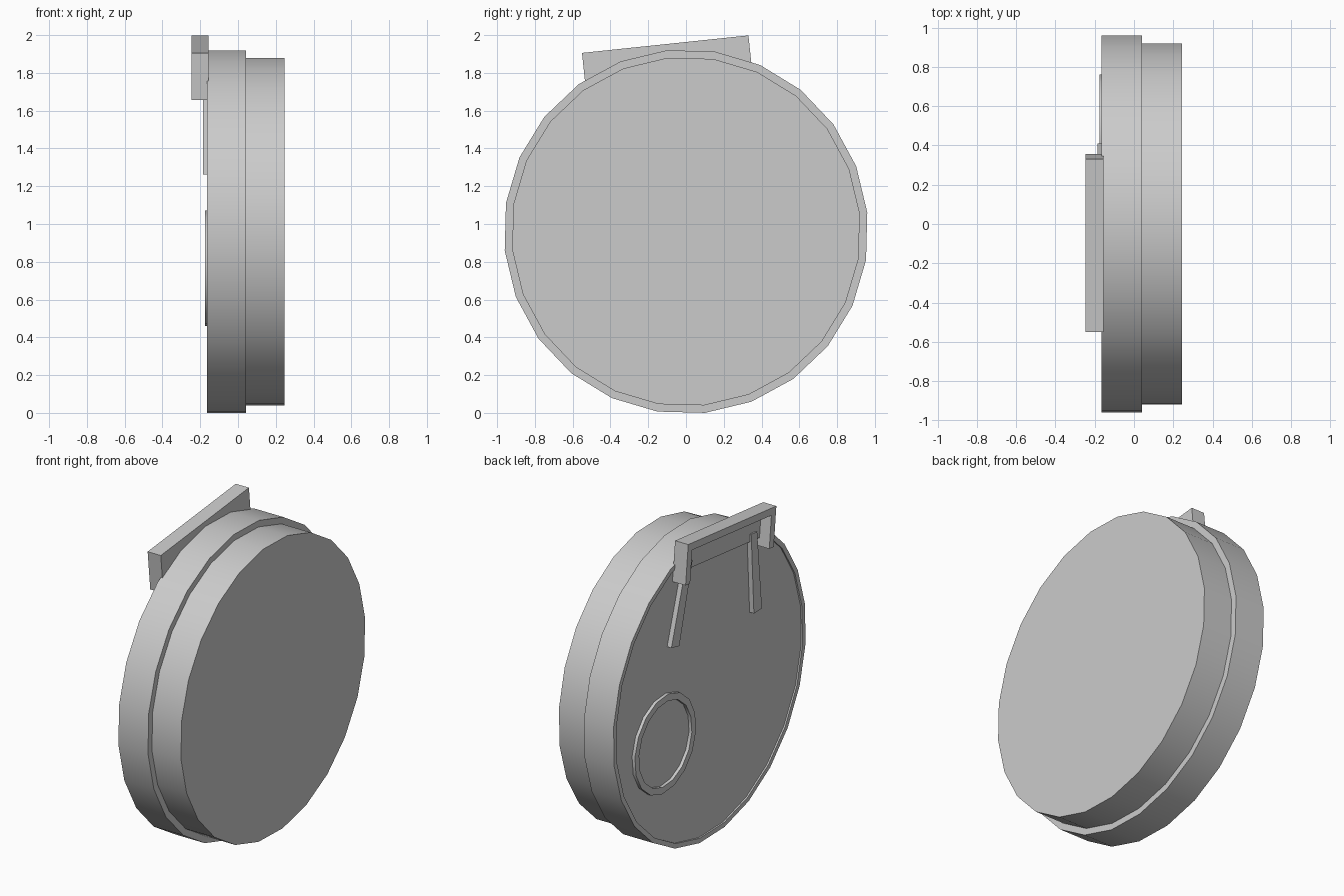
import bpy
from math import sin, cos, radians
from mathutils import Vector

cube = bpy.data.objects.get("Cube")
if cube:
    bpy.data.objects.remove(cube)

grey = bpy.data.materials.new("plain_grey")
grey.use_nodes = True
colour = (0.6, 0.6, 0.6, 1)
grey.diffuse_color = colour
grey.node_tree.nodes["Principled BSDF"].inputs["Base Color"].default_value = colour

TILT = radians(6)
CENTRE_Z = 0.96


def make(name, verts, faces):
    mesh = bpy.data.meshes.new(name)
    mesh.from_pydata(verts, [], faces)
    mesh.materials.append(grey)
    obj = bpy.data.objects.new(name, mesh)
    bpy.context.collection.objects.link(obj)
    bpy.ops.object.select_all(action='DESELECT')
    obj.select_set(True)
    bpy.context.view_layer.objects.active = obj
    bpy.ops.object.mode_set(mode='EDIT')
    bpy.ops.mesh.select_all(action='SELECT')
    bpy.ops.mesh.normals_make_consistent(inside=False)
    bpy.ops.object.mode_set(mode='OBJECT')
    bpy.ops.object.shade_smooth_by_angle(angle=radians(30))
    return obj


def lathe(name, profile, sides, y, z, closed=False):
    """Revolve (x, radius) points about an axis along x."""
    verts, faces = [], []
    for x, r in profile:
        for k in range(sides):
            a = TILT + radians(360) * k / sides
            verts.append((x, y + r * cos(a), z + r * sin(a)))
    rows = len(profile)
    for i in range(rows if closed else rows - 1):
        j = (i + 1) % rows
        for k in range(sides):
            n = (k + 1) % sides
            faces.append((i * sides + k, i * sides + n, j * sides + n, j * sides + k))
    if not closed:
        faces.append(tuple(range(sides)))
        faces.append(tuple(range((rows - 1) * sides, rows * sides)))
    return make(name, verts, faces)


def clip_prism(name, outline, x0, x1):
    """Extrude an outline given in the tilted frame of the clip."""
    origin = Vector((-0.11, 1.952))
    u, v = Vector((cos(TILT), sin(TILT))), Vector((-sin(TILT), cos(TILT)))
    pts = [origin + u * a + v * b for a, b in outline]
    n = len(pts)
    verts = [(x, p.x, p.y) for x in (x0, x1) for p in pts]
    faces = [tuple(range(n)), tuple(range(n, 2 * n))]
    faces += [(i, (i + 1) % n, n + (i + 1) % n, n + i) for i in range(n)]
    return make(name, verts, faces)


# Stepped round body with a shallow recess inside a thin rim
lathe("round_body", [(-0.155, 0.935), (-0.165, 0.935), (-0.165, 0.965), (0.042, 0.965),
                     (0.042, 0.925), (0.245, 0.925)], 24, 0, CENTRE_Z)

# Raised ring on the recessed face
lathe("raised_ring", [(-0.15, 0.307), (-0.175, 0.307), (-0.175, 0.265), (-0.15, 0.265)],
      16, 0.455, 0.765, closed=True)

# Tilted clip: back plate, plus a channel-shaped flange around top and ends
HALF, END, WALL = 0.443, 0.25, 0.045
clip_prism("clip_plate", [(-HALF + 0.01, -0.01), (HALF - 0.01, -0.01),
                          (HALF - 0.01, -0.2), (-HALF + 0.01, -0.2)], -0.175, -0.155)
inner = HALF - WALL
clip_prism("clip_flange", [(-HALF, 0), (HALF, 0), (HALF, -END), (inner, -END),
                           (inner, -WALL), (-inner, -WALL), (-inner, -END), (-HALF, -END)],
           -0.247, -0.155)

# Splayed legs below the clip
for side, name in ((1, "left_leg"), (-1, "right_leg")):
    leg = [(0.295, -0.15), (0.355, -0.15), (0.455, -0.645), (0.375, -0.655)]
    clip_prism(name, [(side * a, b) for a, b in leg], -0.185, -0.15)
